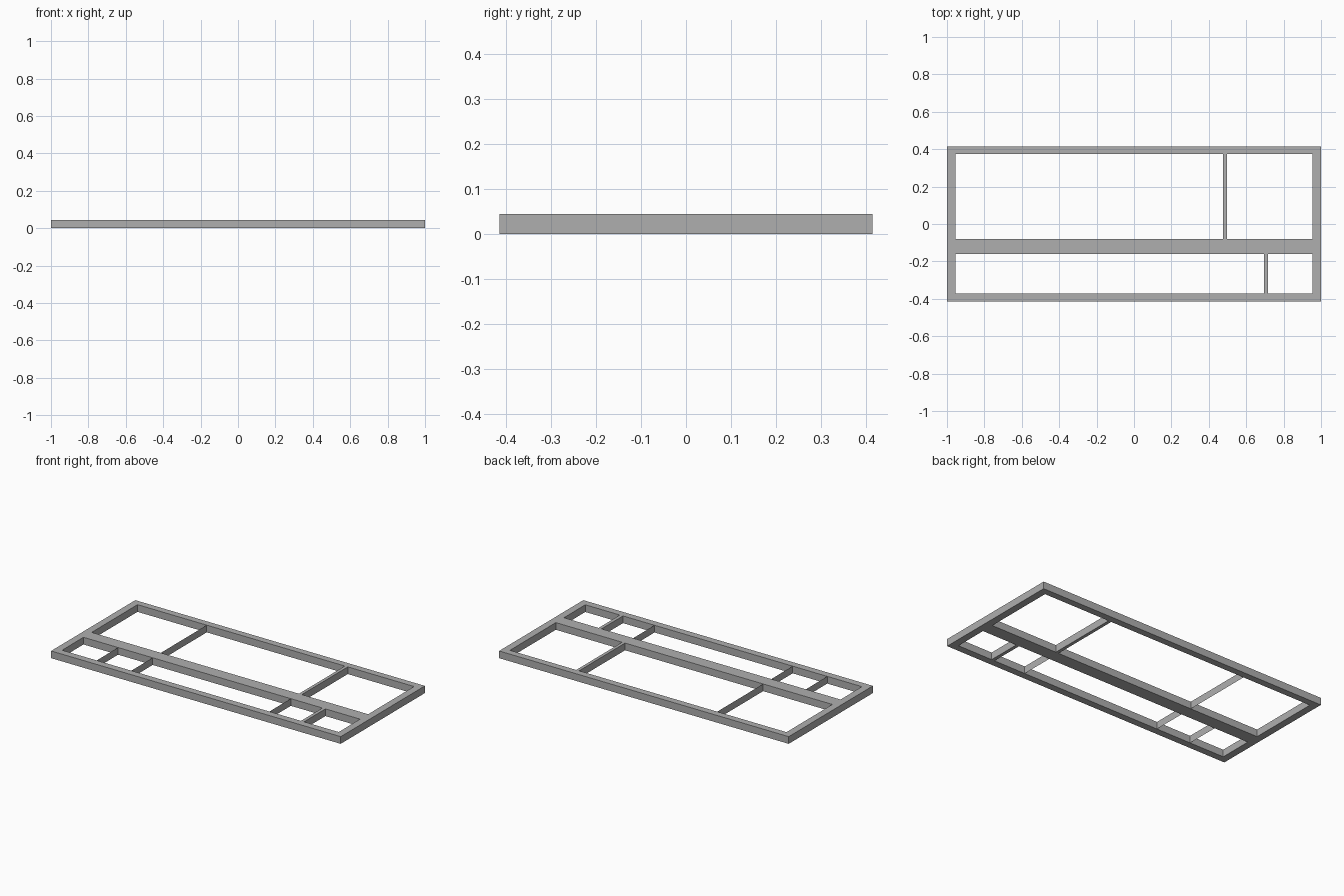
import bpy
import bmesh

cube = bpy.data.objects.get("Cube")
if cube:
    bpy.data.objects.remove(cube, do_unlink=True)

HEIGHT = 0.045
X_CUTS = [-1.0, -0.955, 0.955, 1.0]
Y_CUTS = [-0.415, -0.371, -0.16, -0.08, 0.373, 0.415]
FRONT_BAY = (Y_CUTS[1], Y_CUTS[2])
BACK_BAY = (Y_CUTS[3], Y_CUTS[4])

gray = bpy.data.materials.new("plain_gray")
gray.use_nodes = True
color = (0.43, 0.43, 0.43, 1.0)
gray.diffuse_color = color
gray.node_tree.nodes["Principled BSDF"].inputs["Base Color"].default_value = color


def finish(name, bm):
    mesh = bpy.data.meshes.new(name)
    bm.to_mesh(mesh)
    bm.free()
    mesh.materials.append(gray)
    obj = bpy.data.objects.new(name, mesh)
    bpy.context.collection.objects.link(obj)
    return obj


def raise_faces(bm):
    """Extrude flat faces up to the frame height as a closed solid."""
    result = bmesh.ops.extrude_face_region(bm, geom=bm.faces[:], use_keep_orig=True)
    top = [v for v in result["geom"] if isinstance(v, bmesh.types.BMVert)]
    bmesh.ops.translate(bm, verts=top, vec=(0, 0, HEIGHT))
    bmesh.ops.recalc_face_normals(bm, faces=bm.faces[:])


def rectangle(bm, x0, x1, y0, y1):
    corners = [(x0, y0), (x1, y0), (x1, y1), (x0, y1)]
    bm.faces.new([bm.verts.new((x, y, 0)) for x, y in corners])


def board(name, x0, x1, bay):
    bm = bmesh.new()
    rectangle(bm, x0, x1, *bay)
    raise_faces(bm)
    return finish(name, bm)


def sheet(name, x, bay):
    bm = bmesh.new()
    y0, y1 = bay
    corners = [(y0, 0), (y1, 0), (y1, HEIGHT), (y0, HEIGHT)]
    bm.faces.new([bm.verts.new((x, y, z)) for y, z in corners])
    return finish(name, bm)


# Outer frame with the long middle rail, leaving two open bays
bm = bmesh.new()
for i in range(3):
    for j in range(5):
        if i != 1 or j % 2 == 0:
            rectangle(bm, X_CUTS[i], X_CUTS[i + 1], Y_CUTS[j], Y_CUTS[j + 1])
bmesh.ops.remove_doubles(bm, verts=bm.verts[:], dist=0.0001)
raise_faces(bm)
finish("frame", bm)

# Solid dividers
board("back_divider_left", 0.477, 0.497, BACK_BAY)
board("front_divider_left", 0.695, 0.716, FRONT_BAY)

# Paper-thin dividers
sheet("back_divider_right", -0.477, BACK_BAY)
sheet("front_divider_right", -0.716, FRONT_BAY)
sheet("front_divider_inner_right", -0.477, FRONT_BAY)
sheet("front_divider_inner_left", 0.477, FRONT_BAY)
